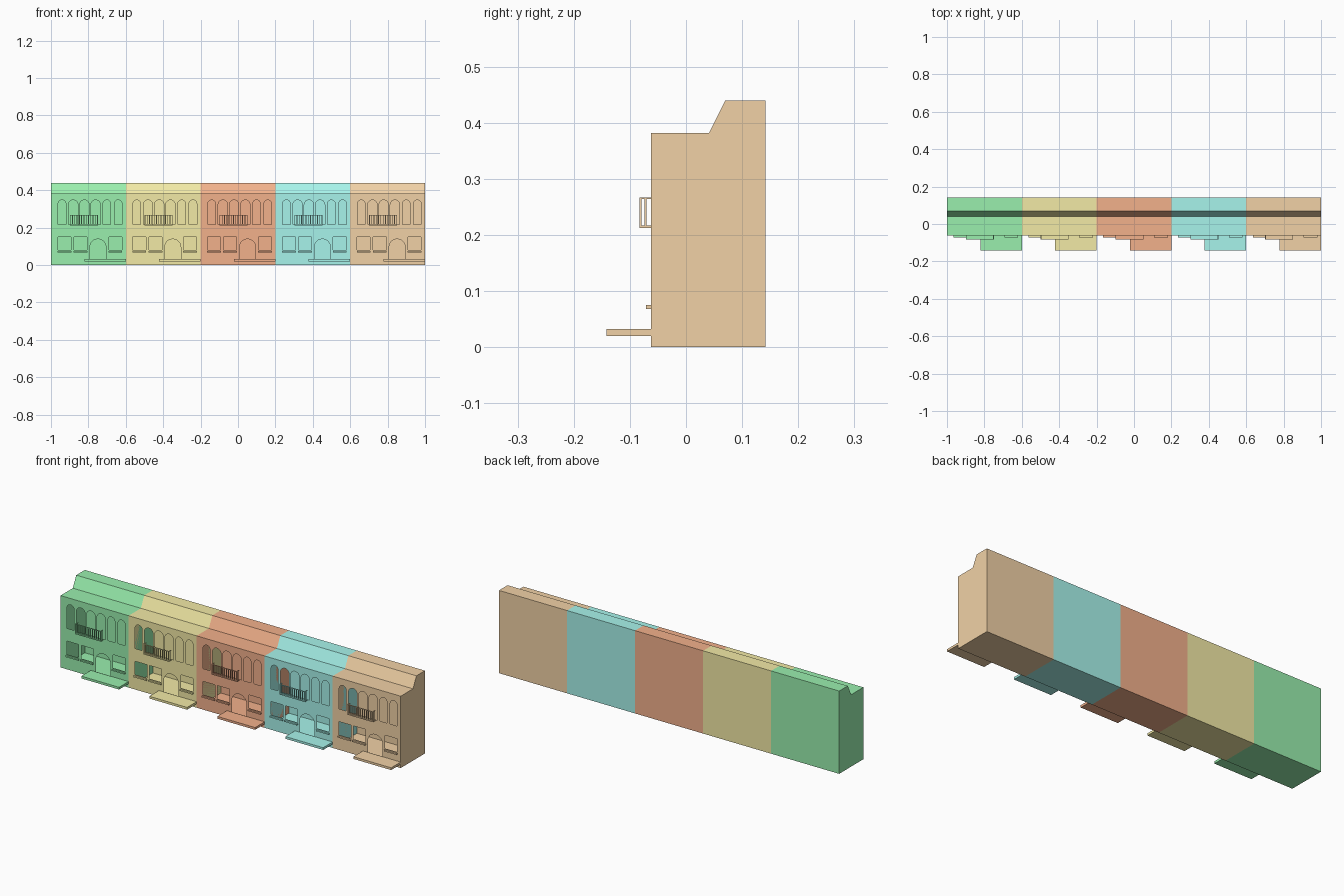
import bpy, bmesh, math

if "Cube" in bpy.data.objects:
    bpy.data.objects.remove(bpy.data.objects["Cube"])

W = 0.4                       # width of one house
YF, YB = -0.062, 0.142        # front and back wall
# side profile (y, z)
PROFILE = [(YF, 0), (YF, 0.382), (0.041, 0.382), (0.07, 0.44), (YB, 0.44), (YB, 0)]
COLOURS = {
    "green": (0.32, 0.86, 0.42, 1), "yellow": (0.89, 0.82, 0.38, 1),
    "red": (0.89, 0.44, 0.26, 1), "turquoise": (0.39, 0.90, 0.83, 1),
    "orange": (0.88, 0.64, 0.38, 1)}


def rect(x0, x1, z0, z1):
    return [(x0, z0), (x1, z0), (x1, z1), (x0, z1)]


def arch(cx, w, z0, z1, n=12):
    r = w / 2
    top = [(cx + r * math.cos(math.pi * i / n), z1 - r + r * math.sin(math.pi * i / n))
           for i in range(n + 1)]
    return [(cx - r, z0), (cx + r, z0)] + top


def finish(name, bm, mat):
    me = bpy.data.meshes.new(name)
    bm.to_mesh(me)
    bm.free()
    me.materials.append(mat)
    bpy.context.collection.objects.link(bpy.data.objects.new(name, me))


def add_box(bm, x0, x1, y0, y1, z0, z1):
    v = [bm.verts.new((x, y, z)) for z in (z0, z1) for x, y in
         ((x0, y0), (x1, y0), (x1, y1), (x0, y1))]
    for f in ((3, 2, 1, 0), (4, 5, 6, 7), (0, 1, 5, 4), (1, 2, 6, 5), (2, 3, 7, 6), (3, 0, 4, 7)):
        bm.faces.new([v[i] for i in f])


def boxes(name, mat, dims):
    bm = bmesh.new()
    for d in dims:
        add_box(bm, *d)
    finish(name, bm, mat)


def house_shell(name, mat, x, holes):
    bm = bmesh.new()
    # front wall with open windows and door
    edges = []
    for loop in [rect(x, x + W, 0, 0.382)] + holes:
        vs = [bm.verts.new((px, YF, pz)) for px, pz in loop]
        edges += [bm.edges.new((vs[i], vs[(i + 1) % len(vs)])) for i in range(len(vs))]
    bmesh.ops.triangle_fill(bm, use_beauty=True, edges=edges, normal=(0, -1, 0))
    # merge the triangles into larger flat faces
    bmesh.ops.dissolve_limit(bm, angle_limit=0.01, verts=[], edges=bm.edges[:])
    # side walls, stepped roof, back and floor
    a = [bm.verts.new((x, y, z)) for y, z in PROFILE]
    b = [bm.verts.new((x + W, y, z)) for y, z in PROFILE]
    bm.faces.new(a)
    bm.faces.new(b[::-1])
    for i in range(1, 6):
        j = (i + 1) % 6
        bm.faces.new((a[j], a[i], b[i], b[j]))
    bmesh.ops.remove_doubles(bm, verts=bm.verts[:], dist=1e-5)
    bmesh.ops.recalc_face_normals(bm, faces=bm.faces[:])
    finish(name, bm, mat)


for k, (cname, col) in enumerate(COLOURS.items()):
    x = -1 + W * k
    mat = bpy.data.materials.new(cname + "_paint")
    mat.diffuse_color = col
    mat.use_nodes = True
    mat.node_tree.nodes["Principled BSDF"].inputs["Base Color"].default_value = mat.diffuse_color

    # openings: six arched upper windows, three square windows, arched door
    lower = [(x + s, x + s + 0.07) for s in (0.037, 0.123, 0.309)]
    holes = [arch(x + 0.059 + 0.06 * i, 0.05 if i in (1, 2, 3) else 0.041, 0.218, 0.348)
             for i in range(6)]
    holes += [rect(a, b, 0.08, 0.15) for a, b in lower]
    holes.append(arch(x + 0.251, 0.086, 0.033, 0.139))
    house_shell(cname + "_house", mat, x, holes)

    # window sills and entrance platform
    boxes(cname + "_window_sills", mat,
          [(a - 0.002, b + 0.002, -0.071, YF, 0.068, 0.075) for a, b in lower])
    boxes(cname + "_entrance_platform", mat, [(x + 0.178, x + W, -0.142, YF, 0.02, 0.032)])

    # balcony floor, hand rails and balusters
    b0, b1, yb, t = x + 0.101, x + 0.251, -0.083, 0.004
    boxes(cname + "_balcony_floor", mat, [(b0, b1, yb, YF, 0.212, 0.217)])
    rails = [(b0, b1, yb, yb + t, 0.264, 0.267)]
    rails += [(s, s + t, yb + t, YF, 0.264, 0.267) for s in (b0, b1 - t)]
    n = 13
    rails += [(s, s + t, yb, yb + t, 0.217, 0.264)
              for s in (b0 + (b1 - b0 - t) * i / (n - 1) for i in range(n))]
    rails += [(s, s + t, y, y + t, 0.217, 0.264) for s in (b0, b1 - t) for y in (-0.074,)]
    boxes(cname + "_balcony_railing", mat, rails)
